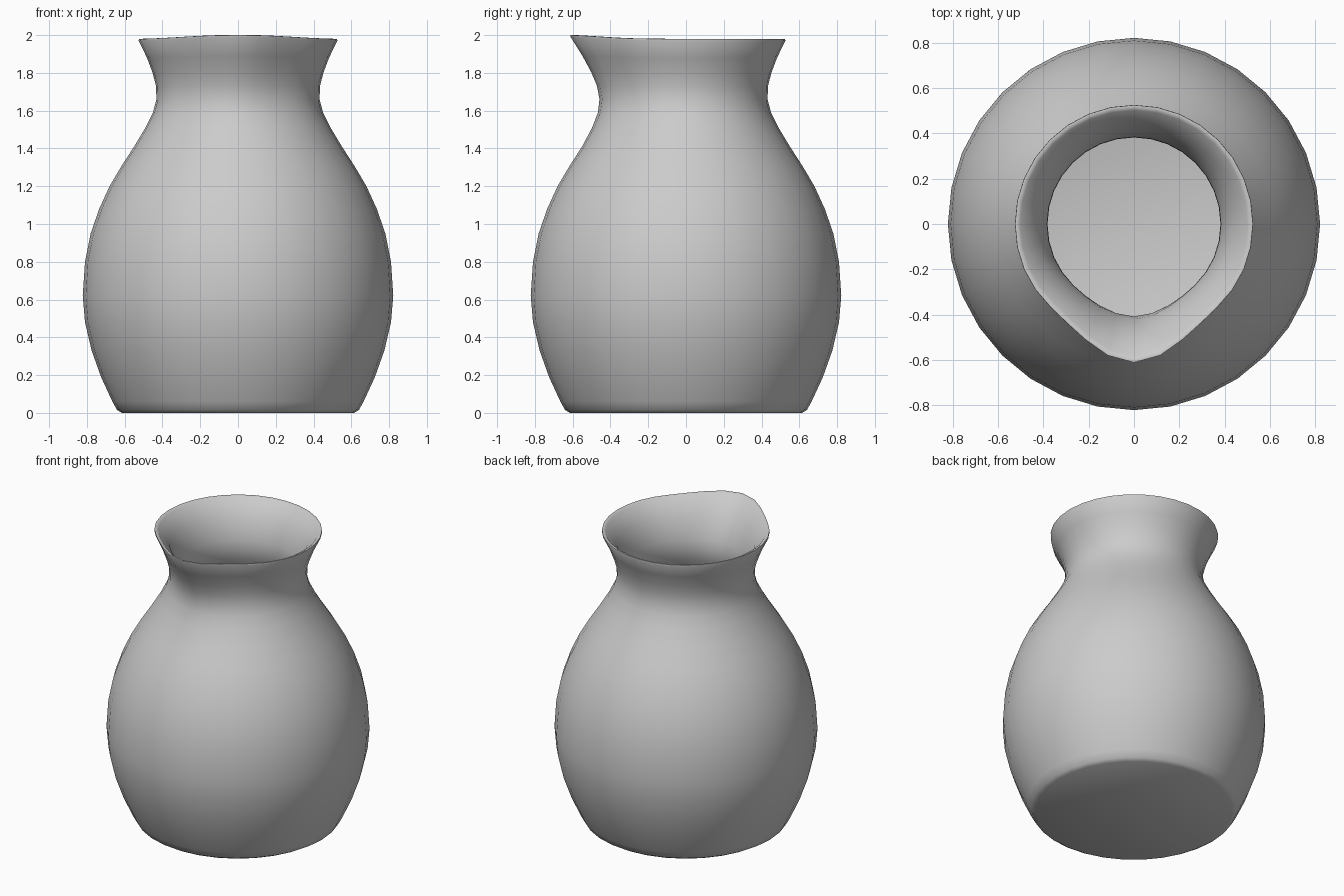
import bpy
import bmesh
import math

SIDES = 32
WALL = 0.05

if "Cube" in bpy.data.objects:
    bpy.data.objects.remove(bpy.data.objects["Cube"], do_unlink=True)

# Outer silhouette, (radius, height) from foot to rim
outer = [(0.615, 0.0), (0.64, 0.015), (0.665, 0.06), (0.725, 0.19), (0.775, 0.33),
         (0.81, 0.48), (0.822, 0.62), (0.81, 0.8), (0.78, 0.95), (0.735, 1.08),
         (0.68, 1.2), (0.615, 1.31), (0.55, 1.41), (0.49, 1.51), (0.45, 1.59),
         (0.432, 1.66), (0.434, 1.73), (0.452, 1.8), (0.482, 1.88), (0.526, 1.97)]
# Rounded lip, then the wall offset inwards down to the floor
lip = [(0.525, 1.979), (0.516, 1.98), (0.502, 1.972)]
inner = [(r - WALL, z) for r, z in reversed(outer[3:-1])]
floor = [(0.62, 0.07), (0.58, 0.05)]
profile = outer + lip + inner + floor


def ring_point(radius, height, i):
    """Point on a ring, pulled out and up at the front for the pouring spout."""
    turn = 2 * math.pi * i / SIDES
    angle = abs((math.degrees(turn) + 180) % 360 - 180)
    blend = max(0.0, (height - 1.4) / 0.58) ** 1.5
    pull = 0.087 * math.exp(-(angle / 22) ** 2) - 0.007 * math.exp(-((angle - 42) / 15) ** 2)
    lift = 0.021 * math.exp(-(angle / 42) ** 2)
    r = radius + blend * pull
    return r * math.sin(turn), -r * math.cos(turn), height + blend ** 3 * lift


# Jug body: foot, belly, neck, spout and hollow inside
bm = bmesh.new()
rings = [[bm.verts.new(ring_point(r, z, i)) for i in range(SIDES)] for r, z in profile]
for low, high in zip(rings, rings[1:]):
    for i in range(SIDES):
        j = (i + 1) % SIDES
        bm.faces.new((low[i], low[j], high[j], high[i]))
bm.faces.new(list(reversed(rings[0])))
bm.faces.new(rings[-1])
bmesh.ops.recalc_face_normals(bm, faces=bm.faces)
mesh = bpy.data.meshes.new("jug")
bm.to_mesh(mesh)
bm.free()
jug = bpy.data.objects.new("jug", mesh)
bpy.context.collection.objects.link(jug)

# Plain grey clay
clay = bpy.data.materials.new("grey_clay")
clay.use_nodes = True
colour = (0.6, 0.6, 0.6, 1)
clay.diffuse_color = colour
clay.node_tree.nodes["Principled BSDF"].inputs["Base Color"].default_value = colour
mesh.materials.append(clay)

bpy.context.view_layer.objects.active = jug
jug.select_set(True)
bpy.ops.object.shade_smooth_by_angle(angle=math.radians(50))
